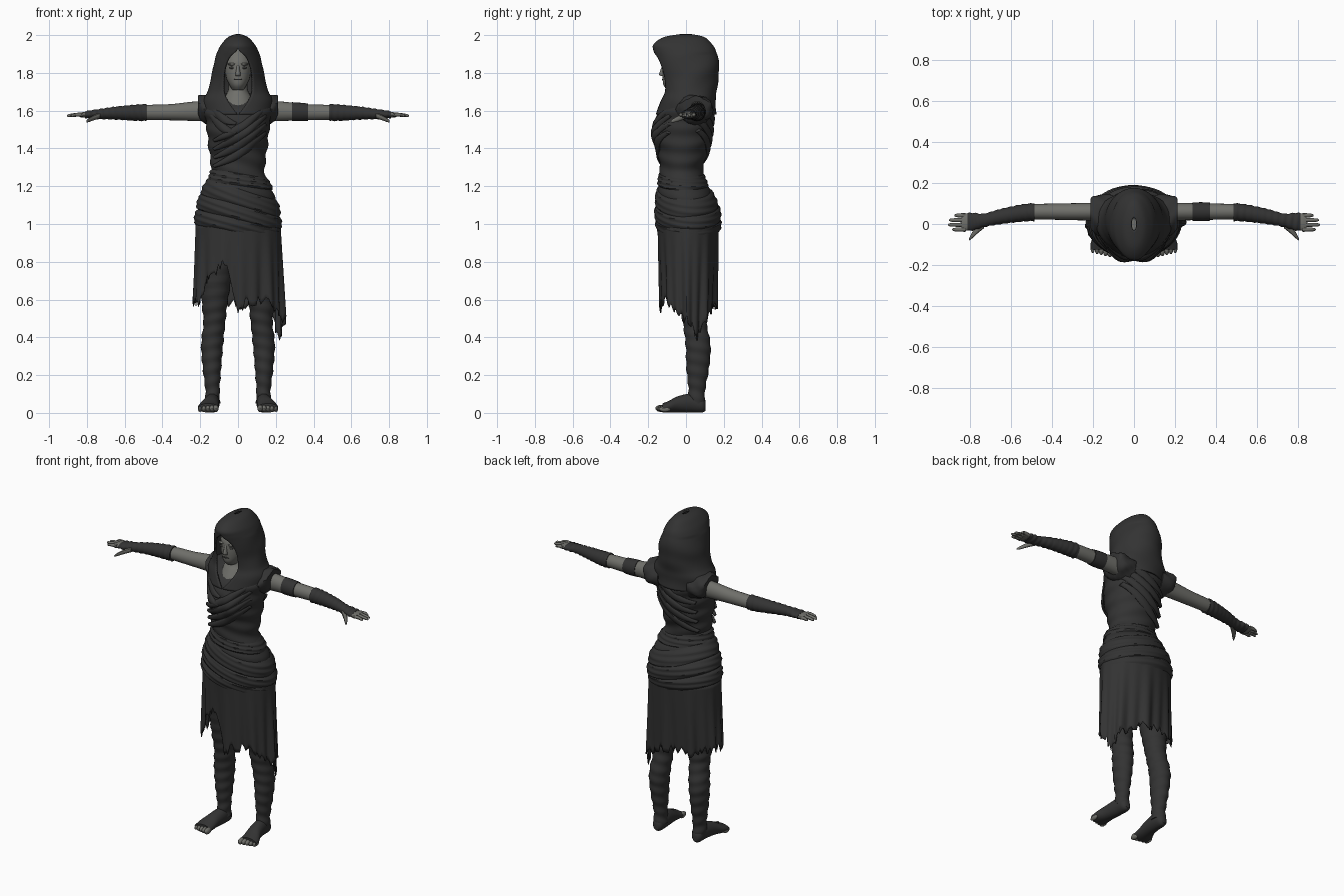
import bpy, bmesh, math, random
from mathutils import Vector
from math import sin, cos, pi, radians

random.seed(4)
if "Cube" in bpy.data.objects:
    bpy.data.objects.remove(bpy.data.objects["Cube"])


def material(name, color):
    mat = bpy.data.materials.new(name)
    mat.use_nodes = True
    mat.diffuse_color = (*color, 1)
    mat.node_tree.nodes["Principled BSDF"].inputs["Base Color"].default_value = (*color, 1)
    return mat


CLOTH = material("charcoal_cloth", (0.033, 0.033, 0.033))
SKIN = material("grey_skin", (0.16, 0.16, 0.145))
DARK = material("dark_features", (0.05, 0.05, 0.047))


def finish(name, bm, mat, thick=0.0):
    bmesh.ops.remove_doubles(bm, verts=bm.verts, dist=0.0002)
    bmesh.ops.recalc_face_normals(bm, faces=bm.faces)
    mesh = bpy.data.meshes.new(name)
    bm.to_mesh(mesh)
    bm.free()
    mesh.materials.append(mat)
    obj = bpy.data.objects.new(name, mesh)
    bpy.context.collection.objects.link(obj)
    if thick:
        mod = obj.modifiers.new("thickness", "SOLIDIFY")
        mod.thickness, mod.offset = thick, 0
    bpy.ops.object.select_all(action="DESELECT")
    obj.select_set(True)
    bpy.context.view_layer.objects.active = obj
    bpy.ops.object.shade_smooth_by_angle(angle=radians(45))
    return obj


def grid(name, point, nu, nv, mat, wrap=True, caps=False, thick=0.0):
    """Surface from point(u, v), both running 0..1; v may close on itself."""
    bm = bmesh.new()
    cols = nv if wrap else nv + 1
    rows = [[bm.verts.new(point(i / nu, j / nv)) for j in range(cols)] for i in range(nu + 1)]
    for a, b in zip(rows, rows[1:]):
        for j in range(nv):
            k = (j + 1) % cols
            bm.faces.new((a[j], a[k], b[k], b[j]))
    if caps:
        bm.faces.new(rows[0])
        bm.faces.new(rows[-1])
    return finish(name, bm, mat, thick)


def at(rows, t):
    """Smooth spline through rows of numbers, t counted in rows."""
    n = len(rows) - 1
    i = max(0, min(int(t), n - 1))
    f = t - i
    quad = zip(rows[max(i - 1, 0)], rows[i], rows[i + 1], rows[min(i + 2, n)])
    return [b + f * ((c - a) / 2 + f * (a - 2.5 * b + 2 * c - d / 2 + f * (1.5 * (b - c) + (d - a) / 2)))
            for a, b, c, d in quad]


def loft(name, axis, rows, mat, side=1, segs=20, steps=24, fold=0.0, freq=0.0, twist=2):
    """Elliptic sections: (place on axis, centre, radius, centre, radius)."""
    others = [k for k in range(3) if k != axis]

    def point(u, v):
        p, c1, r1, c2, r2 = at(rows, u * (len(rows) - 1))
        a = 2 * pi * v
        f = fold * sin(freq * p + twist * a)
        co = Vector()
        co[axis] = p
        co[others[0]] = c1 + (r1 + f) * cos(a)
        co[others[1]] = c2 + (r2 + f) * sin(a)
        co.x *= side
        return co
    return grid(name, point, steps, segs, mat, caps=True)


def ball(name, loc, scale, mat):
    bm = bmesh.new()
    bmesh.ops.create_uvsphere(bm, u_segments=14, v_segments=10, radius=1)
    for v in bm.verts:
        v.co = Vector(a * b for a, b in zip(v.co, scale)) + Vector(loc)
    return finish(name, bm, mat)


# Torso: height, half width, front, back
TORSO = [(0.92, .2, -.12, .15), (1, .215, -.145, .17), (1.1, .205, -.15, .16), (1.19, .177, -.145, .12),
         (1.26, .143, -.137, .09), (1.33, .145, -.142, .1), (1.4, .155, -.15, .12), (1.48, .163, -.16, .135),
         (1.54, .17, -.16, .14), (1.6, .185, -.145, .148), (1.65, .18, -.09, .14), (1.69, .11, -.04, .11)]


def body(z, a, out=0.0):
    """Point on the clothed torso; angle 0 is the front, growing toward +x."""
    i = 0
    while i < len(TORSO) - 2 and TORSO[i + 1][0] < z:
        i += 1
    lo, hi = TORSO[i][0], TORSO[i + 1][0]
    _, w, front, back = at(TORSO, i + max(0, min(1, (z - lo) / (hi - lo))))
    x = (w + out) * sin(a)
    y = (front + back) / 2 - ((back - front) / 2 + out) * cos(a)
    if cos(a) > 0:
        y -= 0.025 * math.exp(-((abs(x) - .07) ** 2 + (z - 1.47) ** 2) / 0.004)
    return Vector((x, y, z))


def torso_point(u, v):
    a, z = 2 * pi * v, 0.92 + 0.77 * u
    return body(z, a, 0.004 * sin(70 * z + 3 * sin(a)) * (z < 1.62))


grid("torso_wrap", torso_point, 70, 56, CLOTH, caps=True)


# Rolled sash bands, hanging lower on the left hip
def sash(name, z, tilt, half, puff):
    def point(u, v):
        a, s = 2 * pi * v, 2 * u - 1
        height = z - tilt * sin(a) + half * s
        return body(height, a, puff * (1 - s ** 4) + 0.003 * sin(3 * a + 9 * s))
    grid(name, point, 12, 56, CLOTH)


sash("waist_band", 1.235, 0.02, 0.035, 0.01)
sash("upper_sash", 1.14, 0.06, 0.05, 0.014)
sash("middle_sash", 1.06, 0.06, 0.045, 0.017)
sash("lower_sash", 0.985, 0.05, 0.045, 0.018)


# Cloth folds crossing the chest and back
def fold(name, start, end, back, width):
    along = Vector((end[0] - start[0], end[1] - start[1])).normalized()

    def point(u, v):
        x = start[0] + (end[0] - start[0]) * u
        z = start[1] + (end[1] - start[1]) * u - 0.02 * sin(pi * u)
        w, a = width * (0.4 + 0.6 * sin(pi * u)), 2 * pi * v
        x, z = x - along.y * w * cos(a), z + along.x * w * cos(a)
        a2 = math.asin(max(-1, min(1, x / 0.175)))
        base = body(z, pi - a2 if back else a2)
        return Vector((x, base.y + (1 if back else -1) * 0.012 * sin(a), z))
    grid(name, point, 20, 10, CLOTH, caps=True)


for n in range(4):
    drop = 0.045 * n
    fold(f"chest_fold_{n}", (.15, 1.62 - drop), (-.13, 1.44 - drop), False, 0.022)
    fold(f"back_fold_{n}", (.15, 1.63 - drop), (-.13, 1.5 - drop * 1.4), True, 0.024)
for n in range(2):
    fold(f"cross_fold_{n}", (-.15, 1.63 - n * .05), (-.01, 1.53 - n * .05), False, 0.022)

# Torn skirt: angle from the front in degrees, hem height
HEM = [(0, .52), (12, .56), (40, .58), (65, .51), (95, .45), (110, .38), (125, .43), (150, .52), (180, .55),
       (210, .55), (250, .58), (300, .55), (310, .68), (325, .71), (345, .78), (352, .66), (360, .52)]
COLS = 120
tears = [random.choice((0, 0.01, 0.03, 0.05)) for _ in range(COLS)]


def skirt_point(u, v):
    deg = 360 * v
    for (d0, z0), (d1, z1) in zip(HEM, HEM[1:]):
        if d0 <= deg <= d1:
            hem = z0 + (z1 - z0) * (deg - d0) / (d1 - d0)
    z = 1.0 + (hem + tears[round(v * COLS) % COLS] - 1.0) * u
    a, drop = radians(deg), 1.0 - z
    ripple = 0.018 * drop * (sin(9 * a) + sin(17 * a + 1))
    return Vector(((.222 + .03 * drop + ripple) * sin(a),
                   .012 - (.16 - .045 * drop + ripple) * cos(a), z))


grid("torn_skirt", skirt_point, 16, COLS, CLOTH, thick=0.006)

# Hood: height, opening half width, half width, centre, depth
HOOD = [(2, 0, .012, .0, .03), (1.985, 0, .05, -.01, .105), (1.95, 0, .083, -.017, .15),
        (1.92, .004, .1, -.008, .16), (1.88, .045, .115, .002, .16), (1.82, .068, .13, .013, .158),
        (1.76, .074, .138, .018, .15), (1.7, .072, .158, .015, .137), (1.65, .052, .182, .01, .145),
        (1.58, .003, .17, .0, .155)]


def hood_point(u, v):
    z, gap, w, c, d = at(HOOD, u * (len(HOOD) - 1))
    edge = math.asin(max(0, min(1, gap / w)))
    a = edge + (2 * pi - 2 * edge) * v
    ripple = 0.004 * sin(40 * z + 4 * cos(a)) * (1 - cos(a)) / 2 * (z < 1.9)
    return Vector(((w + ripple) * sin(a), c - (d + ripple) * cos(a), z))


grid("hood", hood_point, 45, 56, CLOTH, wrap=False, thick=0.01)

# Head, neck and face
loft("head", 2, [(1.71, 0, .03, -.05, .05), (1.735, 0, .045, -.055, .064), (1.77, 0, .062, -.048, .076),
                 (1.82, 0, .07, -.043, .082), (1.87, 0, .07, -.038, .08), (1.93, 0, .045, -.025, .05)], SKIN)
loft("neck_and_chest", 2, [(1.56, 0, .1, -.03, .11), (1.62, 0, .09, -.02, .1), (1.67, 0, .075, -.01, .08),
                           (1.71, 0, .052, -.01, .058), (1.78, 0, .05, -.01, .055)], SKIN)
loft("nose", 2, [(1.783, 0, .012, -.12, .012), (1.792, 0, .014, -.125, .018), (1.82, 0, .009, -.122, .012),
                 (1.84, 0, .008, -.115, .01)], SKIN, segs=10, steps=10)
ball("mouth", (0, -.124, 1.765), (.024, .004, .004), DARK)
for side, word in ((-1, "right"), (1, "left")):
    ball(f"{word}_eye", (side * .03, -.115, 1.827), (.018, .005, .006), DARK)
    ball(f"{word}_brow", (side * .03, -.112, 1.846), (.026, .012, .007), SKIN)

# Limbs, built once for each side
for side, word in ((-1, "right"), (1, "left")):
    loft(f"{word}_arm", 0, [(.1, .06, .045, 1.595, .055), (.22, .06, .043, 1.597, .052), (.35, .06, .04, 1.592, .043),
                            (.46, .06, .038, 1.591, .04), (.52, .058, .036, 1.59, .036)], SKIN, side)
    loft(f"{word}_shoulder_drape", 0, [(.1, .04, .1, 1.6, .08), (.17, .045, .098, 1.607, .075),
                                       (.2, .05, .085, 1.617, .062), (.212, .052, .07, 1.627, .048)],
         CLOTH, side, fold=0.005, freq=60, twist=5)
    loft(f"{word}_forearm_wrap", 0, [(.485, .058, .043, 1.59, .045), (.55, .053, .042, 1.589, .042),
                                     (.65, .036, .037, 1.587, .034), (.73, .018, .033, 1.582, .027),
                                     (.78, .012, .042, 1.58, .022), (.81, .01, .043, 1.578, .018)],
         CLOTH, side, steps=40, fold=0.002, freq=190, twist=1)
    loft(f"{word}_palm", 0, [(.78, .01, .036, 1.578, .015), (.82, .009, .042, 1.578, .014),
                             (.84, .009, .038, 1.577, .011)], SKIN, side, steps=8)
    for n, tip in enumerate((.875, .9, .905, .885)):
        y = .042 - n * .023
        loft(f"{word}_finger_{n}", 0, [(.82, y, .011, 1.578, .011), (.85, y, .01, 1.579, .01),
                                       (tip - .01, y, .008, 1.574, .008), (tip, y, .003, 1.572, .003)],
             SKIN, side, segs=8, steps=9)
    loft(f"{word}_thumb", 0, [(.73, .0, .02, 1.575, .016), (.765, -.03, .019, 1.562, .014),
                              (.79, -.058, .014, 1.55, .011), (.803, -.076, .005, 1.543, .005)],
         SKIN, side, segs=10, steps=10)
    loft(f"{word}_leg_wrap", 2, [(.05, .135, .04, .055, .045), (.12, .135, .038, .057, .044),
                                 (.24, .138, .049, .062, .06), (.36, .137, .058, .064, .066),
                                 (.48, .125, .058, .045, .062), (.56, .124, .066, .035, .068),
                                 (.75, .115, .085, .02, .085), (.97, .1, .09, .01, .095)],
         CLOTH, side, steps=80, fold=0.0025, freq=95, twist=1)
    loft(f"{word}_foot_wrap", 1, [(.104, .135, .016, .035, .022), (.085, .135, .033, .042, .04),
                                  (.03, .136, .039, .052, .05), (-.04, .145, .044, .046, .043),
                                  (-.09, .156, .054, .033, .031), (-.125, .158, .055, .026, .024)], CLOTH, side)
    for n in range(5):
        ball(f"{word}_toe_{n}", (side * (.117 + n * .021), -.132 + n * .005, .024 - n * .001),
             (.015 - n * .001, .03, .019 - n * .001), SKIN)

# Band on the left upper arm
loft("left_arm_band", 0, [(.285, .06, .045, 1.595, .05), (.33, .06, .046, 1.593, .049),
                          (.37, .06, .044, 1.592, .046)], CLOTH, steps=10)
